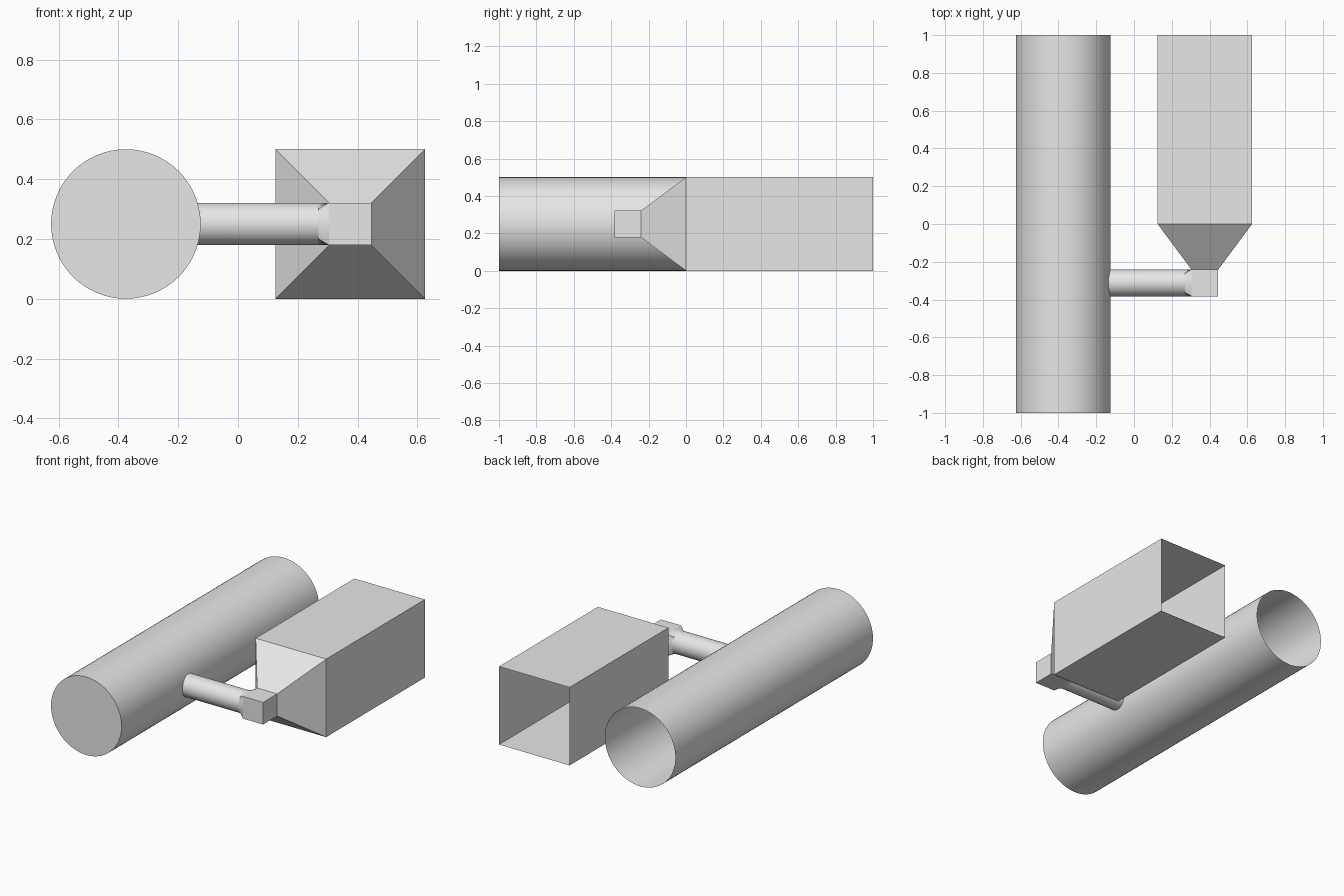
import bpy, bmesh
from math import sin, cos, pi, sqrt, radians

cube = bpy.data.objects.get("Cube")
if cube:
    bpy.data.objects.remove(cube)

grey = bpy.data.materials.new("light grey")
grey.use_nodes = True
grey.diffuse_color = (0.8, 0.8, 0.8, 1)
grey.node_tree.nodes["Principled BSDF"].inputs["Base Color"].default_value = (0.8, 0.8, 0.8, 1)

MID = 0.25                  # height of every part's axis
TANK_X, TANK_R = -0.375, 0.25
DUCT_X, NECK = 0.375, 0.071
PIPE_Y = -0.312


def loft(name, rings, caps=(), smooth=False):
    """Skin matching closed rings; caps lists the ring indices to close."""
    bm = bmesh.new()
    loops = [[bm.verts.new(p) for p in ring] for ring in rings]
    for a, b in zip(loops, loops[1:]):
        n = len(a)
        for i in range(n):
            j = (i + 1) % n
            bm.faces.new((a[i], a[j], b[j], b[i]))
    for c in caps:
        bm.faces.new(loops[c])
    bmesh.ops.recalc_face_normals(bm, faces=bm.faces)
    mesh = bpy.data.meshes.new(name)
    bm.to_mesh(mesh)
    bm.free()
    mesh.materials.append(grey)
    obj = bpy.data.objects.new(name, mesh)
    bpy.context.collection.objects.link(obj)
    if smooth:
        bpy.ops.object.select_all(action="DESELECT")
        obj.select_set(True)
        bpy.context.view_layer.objects.active = obj
        bpy.ops.object.shade_smooth_by_angle(angle=radians(30))
    return obj


def circle(n):
    return [(cos(2 * pi * i / n), sin(2 * pi * i / n)) for i in range(n)]


def square_y(y, h):
    return [(DUCT_X + h * sx, y, MID + h * sz)
            for sx, sz in ((-1, -1), (1, -1), (1, 1), (-1, 1))]


# Large round tube, closed at the front and open at the back
loft("round_tube",
     [[(TANK_X + TANK_R * c, y, MID + TANK_R * s) for c, s in circle(64)] for y in (-1, 1)],
     caps=(0,), smooth=True)

# Square duct, open at the back, narrowing to a neck at the front
NECK_Y = PIPE_Y + NECK
loft("square_duct", [square_y(1, 0.25), square_y(0, 0.25), square_y(NECK_Y, NECK)])

# Elbow box: open toward the duct and toward the pipe
elbow = loft("elbow_box", [square_y(NECK_Y, NECK), square_y(PIPE_Y - NECK, NECK)], caps=(1,))
bm = bmesh.new()
bm.from_mesh(elbow.data)
inner = [f for f in bm.faces if f.calc_center_median().x < DUCT_X - NECK * 0.9]
bmesh.ops.delete(bm, geom=inner, context="FACES")
bm.to_mesh(elbow.data)
bm.free()

# Cross pipe, trimmed to the tube's curved side
unit = circle(32)
start = [(TANK_X + sqrt(TANK_R ** 2 - (NECK * s) ** 2), PIPE_Y + NECK * c, MID + NECK * s)
         for c, s in unit]
end = [(0.27, PIPE_Y + NECK * c, MID + NECK * s) for c, s in unit]
loft("cross_pipe", [start, end], smooth=True)

# Round-to-square transition between pipe and elbow
outline = []
for c, s in unit:
    k = NECK / max(abs(c), abs(s))
    outline.append((DUCT_X - NECK, PIPE_Y + k * c, MID + k * s))
loft("pipe_transition", [end, outline], smooth=True)
